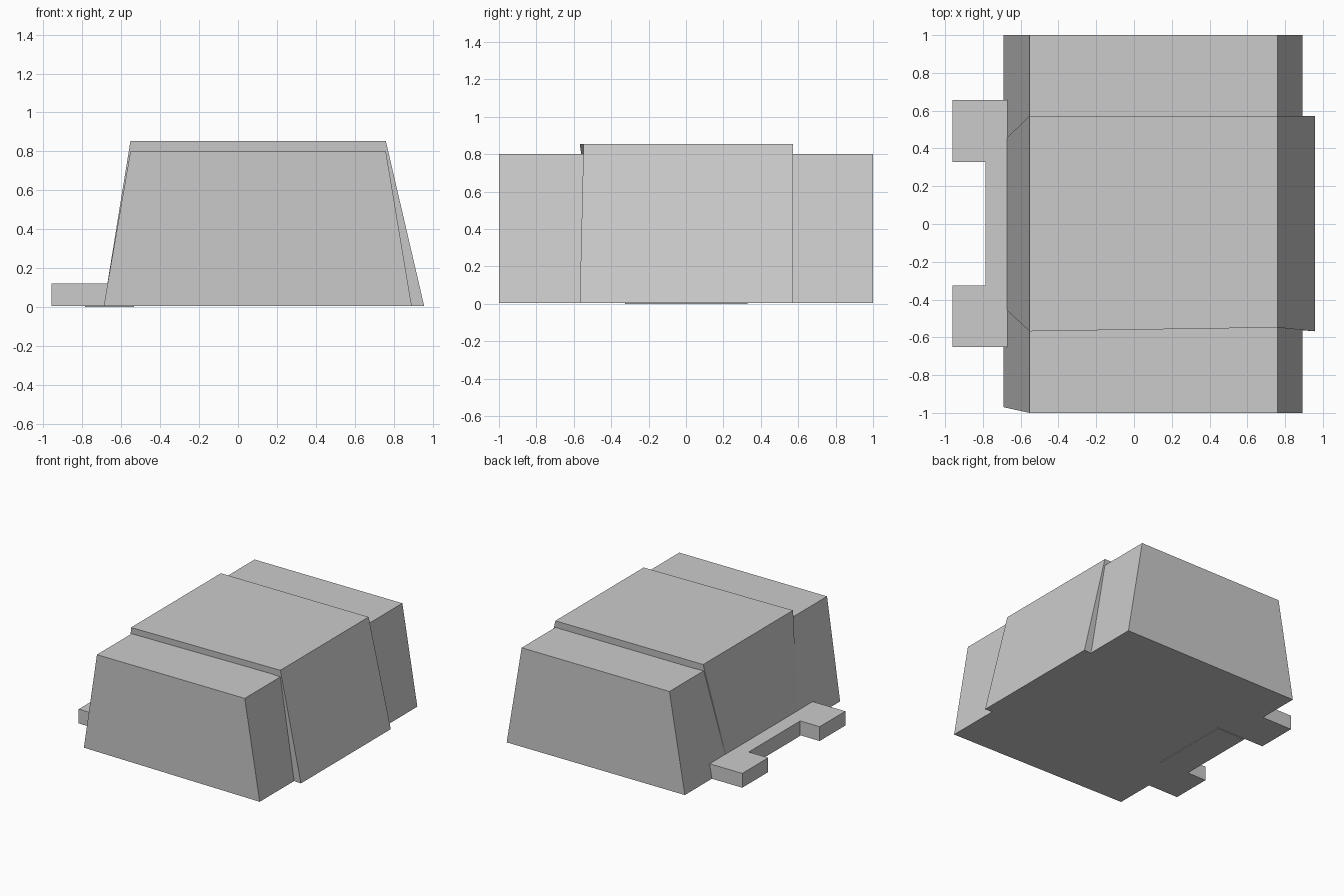
import bpy
import bmesh

if "Cube" in bpy.data.objects:
    bpy.data.objects.remove(bpy.data.objects["Cube"])

grey = bpy.data.materials.new("plain grey")
grey.diffuse_color = (0.6, 0.6, 0.6, 1)
grey.use_nodes = True
grey.node_tree.nodes["Principled BSDF"].inputs["Base Color"].default_value = grey.diffuse_color
BASE = 0.005


def block(name, bottom, top, z0, z1):
    """Six-sided solid between two four-cornered outlines (front-left, front-right, back-right, back-left)."""
    bm = bmesh.new()
    lo = [bm.verts.new((x, y, z0)) for x, y in bottom]
    hi = [bm.verts.new((x, y, z1)) for x, y in top]
    bm.faces.new(lo[::-1])
    bm.faces.new(hi)
    for i in range(4):
        j = (i + 1) % 4
        bm.faces.new((lo[i], lo[j], hi[j], hi[i]))
    mesh = bpy.data.meshes.new(name)
    bm.to_mesh(mesh)
    bm.free()
    mesh.materials.append(grey)
    obj = bpy.data.objects.new(name, mesh)
    bpy.context.collection.objects.link(obj)
    return obj


def rect(x0, x1, y0, y1):
    return [(x0, y0), (x1, y0), (x1, y1), (x0, y1)]


# Long tapered body, with its front-left foot set slightly back
block("body",
      [(-0.69, -0.97), (0.893, -1), (0.893, 1), (-0.69, 1)],
      rect(-0.553, 0.76, -1, 1), BASE, 0.80)

# Raised band across the middle, narrowing down the left side
block("middle_band",
      [(-0.69, -0.44), (0.957, -0.568), (0.957, 0.572), (-0.69, 0.44)],
      [(-0.553, -0.568), (0.76, -0.548), (0.76, 0.572), (-0.553, 0.572)],
      BASE, 0.853)

# Low step on the left with two projecting feet
step = rect(-0.787, -0.535, -0.325, 0.328)
block("step", step, step, 0.0, 0.12)
for name, y0, y1 in (("front_foot", -0.65, -0.325), ("back_foot", 0.328, 0.657)):
    foot = rect(-0.96, -0.535, y0, y1)
    block(name, foot, foot, BASE, 0.12)
